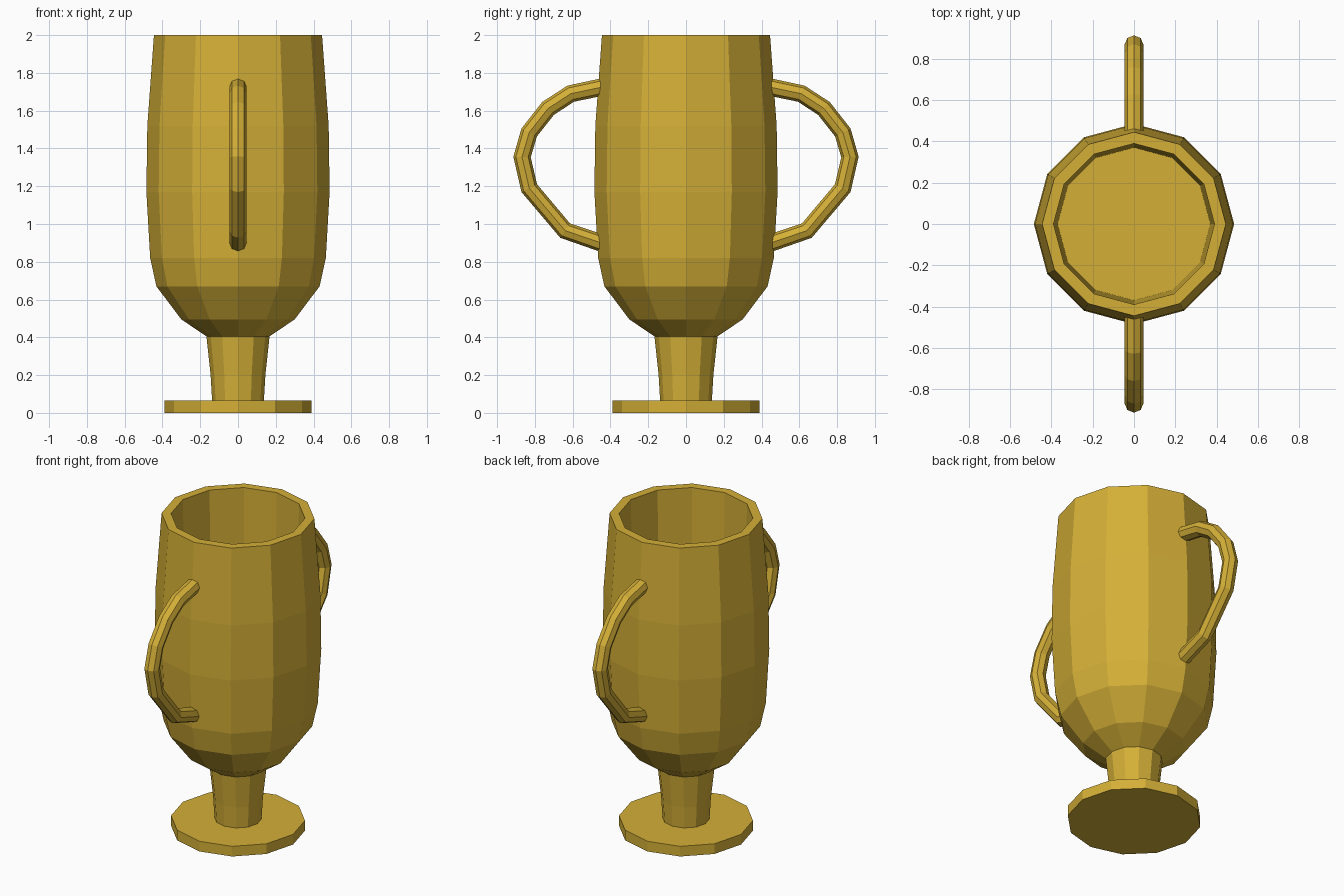
import bpy, bmesh, math

if "Cube" in bpy.data.objects:
    bpy.data.objects.remove(bpy.data.objects["Cube"])

gold = bpy.data.materials.new("gold")
gold.diffuse_color = (0.66, 0.43, 0.038, 1)
gold.use_nodes = True
gold.node_tree.nodes["Principled BSDF"].inputs["Base Color"].default_value = gold.diffuse_color
SIDES = 12


def lathe(name, profile):
    """Revolve a (radius, z) profile into a faceted closed solid."""
    bm = bmesh.new()
    rings = []
    for r, z in profile:
        rings.append([bm.verts.new((r * math.cos(2 * math.pi * i / SIDES),
                                    r * math.sin(2 * math.pi * i / SIDES), z))
                      for i in range(SIDES)])
    for a, b in zip(rings, rings[1:]):
        for i in range(SIDES):
            j = (i + 1) % SIDES
            bm.faces.new((a[i], a[j], b[j], b[i]))
    bm.faces.new(rings[0][::-1])
    bm.faces.new(rings[-1])
    bmesh.ops.recalc_face_normals(bm, faces=bm.faces)
    mesh = bpy.data.meshes.new(name)
    bm.to_mesh(mesh)
    bm.free()
    mesh.materials.append(gold)
    bpy.context.collection.objects.link(bpy.data.objects.new(name, mesh))


# Foot, stem, bowl, rim and hollow inside in a single turned profile
lathe("cup_body", [
    (0.39, 0), (0.39, 0.065), (0.137, 0.065), (0.145, 0.2), (0.167, 0.405),
    (0.30, 0.495), (0.432, 0.67), (0.465, 0.82), (0.485, 1.17), (0.48, 1.52),
    (0.445, 2.0), (0.39, 2.0), (0.37, 0.72)])

# Round loop handles, one on the front and one on the back
path = [(0.42, 1.73), (0.61, 1.69), (0.73, 1.612), (0.83, 1.485),
        (0.868, 1.355), (0.83, 1.19), (0.64, 0.965), (0.42, 0.89)]
for name, side in (("front_handle", -1), ("back_handle", 1)):
    curve = bpy.data.curves.new(name, "CURVE")
    curve.dimensions = "3D"
    curve.bevel_depth = 0.046
    curve.bevel_resolution = 2
    curve.use_fill_caps = True
    spline = curve.splines.new("POLY")
    spline.points.add(len(path) - 1)
    for p, (y, z) in zip(spline.points, path):
        p.co = (0, side * y, z, 1)
    spline.use_smooth = False
    curve.materials.append(gold)
    bpy.context.collection.objects.link(bpy.data.objects.new(name, curve))
